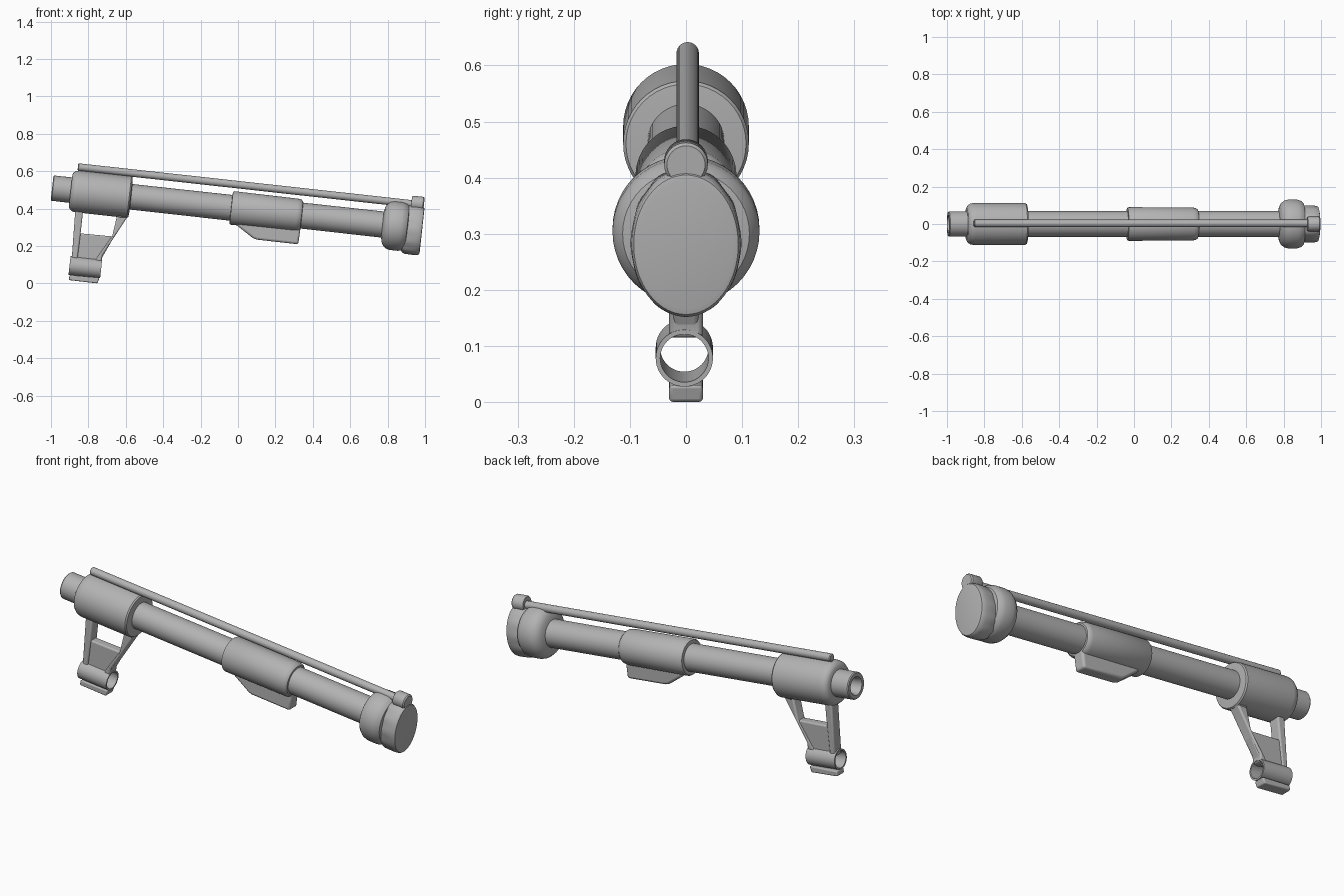
import bpy, bmesh, math
from mathutils import Matrix, Vector

if "Cube" in bpy.data.objects:
    bpy.data.objects.remove(bpy.data.objects["Cube"])

grey = bpy.data.materials.new("plain grey")
grey.use_nodes = True
grey.diffuse_color = (0.45, 0.45, 0.45, 1)
grey.node_tree.nodes["Principled BSDF"].inputs["Base Color"].default_value = (0.45, 0.45, 0.45, 1)

# The barrel axis slopes down toward +x
TILT = Matrix.Translation((0, 0, 0.4)) @ Matrix.Rotation(math.radians(6.3), 4, "Y")


def finish(name, bm, bevel=0):
    bmesh.ops.recalc_face_normals(bm, faces=bm.faces)
    mesh = bpy.data.meshes.new(name)
    bm.to_mesh(mesh)
    bm.free()
    obj = bpy.data.objects.new(name, mesh)
    bpy.context.collection.objects.link(obj)
    mesh.materials.append(grey)
    if bevel:
        mod = obj.modifiers.new("soft edges", "BEVEL")
        mod.width = bevel
        mod.segments = 3
    bpy.ops.object.select_all(action="DESELECT")
    obj.select_set(True)
    bpy.context.view_layer.objects.active = obj
    bpy.ops.object.shade_smooth_by_angle(angle=math.radians(35))
    return obj


def lathe(name, profile, y=0, height=0, squash=1, segs=48, closed=False, wave=None):
    """Turn (along, radius) points about the sloping axis."""
    bm = bmesh.new()
    rings = []
    for k, (s, r) in enumerate(profile):
        ring = []
        for i in range(segs):
            a = 2 * math.pi * i / segs
            rr = r * (1 + (wave[k] * math.cos(12 * a) if wave else 0))
            p = Vector((s, y + rr * squash * math.cos(a), height + rr * math.sin(a)))
            ring.append(bm.verts.new(TILT @ p))
        rings.append(ring)
    pairs = list(zip(rings, rings[1:]))
    if closed:
        pairs.append((rings[-1], rings[0]))
    else:
        bm.faces.new(rings[0])
        bm.faces.new(rings[-1])
    for a, b in pairs:
        for i in range(segs):
            j = (i + 1) % segs
            bm.faces.new((a[i], a[j], b[j], b[i]))
    return finish(name, bm)


def plate(name, outline, half, bevel=0.008):
    """Extrude an (x, z) outline across y."""
    bm = bmesh.new()
    face = bm.faces.new([bm.verts.new((x, -half, z)) for x, z in outline])
    out = bmesh.ops.extrude_face_region(bm, geom=[face])
    verts = [v for v in out["geom"] if isinstance(v, bmesh.types.BMVert)]
    bmesh.ops.translate(bm, verts=verts, vec=(0, 2 * half, 0))
    return finish(name, bm, bevel)


# Barrel, with a bored rear end
lathe("barrel", [(-0.9, 0), (-0.9, 0.04), (-0.99, 0.04), (-1, 0.046), (-1, 0.064),
                 (-0.995, 0.068), (0.85, 0.07), (0.85, 0)][1:-1])

# Sleeves with rounded shoulders
lathe("rear_sleeve", [(-0.9, 0.06), (-0.9, 0.088), (-0.893, 0.1), (-0.88, 0.109),
                      (-0.86, 0.112), (-0.585, 0.112), (-0.578, 0.107), (-0.574, 0.06)], height=-0.003)
lathe("middle_sleeve", [(-0.038, 0.06), (-0.036, 0.086), (-0.03, 0.09), (0.315, 0.088),
                        (0.333, 0.085), (0.342, 0.077), (0.346, 0.06)])

# Front collar and oval end cap
lathe("front_collar", [(0.775, 0.06), (0.783, 0.095), (0.793, 0.113), (0.81, 0.126),
                       (0.83, 0.131), (0.875, 0.131), (0.895, 0.125), (0.91, 0.113), (0.915, 0.08)])
lathe("end_cap", [(0.88, 0.09), (0.895, 0.122), (0.91, 0.13), (0.96, 0.132),
                  (0.982, 0.13), (0.989, 0.125), (0.991, 0.115)],
      height=-0.011, squash=0.745, segs=72, wave=[0.02, 0.02, 0.012, 0.006, 0, 0, 0])

# Thin top rod and its end knob
lathe("top_rod", [(-0.875, 0.016), (-0.871, 0.02), (0.94, 0.02)], y=0.003, height=0.127, segs=24)
lathe("rod_knob", [(0.918, 0.035), (0.924, 0.039), (0.98, 0.039), (0.986, 0.034)],
      height=0.132, segs=32)

# Fin below the middle sleeve
plate("lower_fin", [(-0.02, 0.335), (0, 0.305), (0.08, 0.242), (0.1, 0.234), (0.322, 0.209),
                    (0.335, 0.3)], 0.032, 0.012)

# Open bracket under the rear sleeve
plate("rear_strut", [(-0.868, 0.42), (-0.825, 0.42), (-0.842, 0.262), (-0.86, 0.115),
                     (-0.89, 0.115)], 0.03)
plate("front_strut", [(-0.64, 0.39), (-0.585, 0.365), (-0.725, 0.15), (-0.73, 0.115),
                      (-0.77, 0.115), (-0.672, 0.255)], 0.03)
plate("bracket_web", [(-0.85, 0.268), (-0.662, 0.25), (-0.74, 0.115), (-0.88, 0.115)], 0.023)
plate("bracket_pad", [(-0.67, 0.4), (-0.59, 0.39), (-0.588, 0.352), (-0.64, 0.352)], 0.034)

# Open ring tube at the bracket's end, with a foot beneath
lathe("ring_tube", [(-0.862, 0.043), (-0.862, 0.051), (-0.692, 0.051), (-0.692, 0.043)],
      y=-0.003, height=-0.4, closed=True)
plate("foot", [(-0.9, 0.045), (-0.905, 0.018), (-0.752, 0), (-0.74, 0.03)], 0.03, 0.006)
